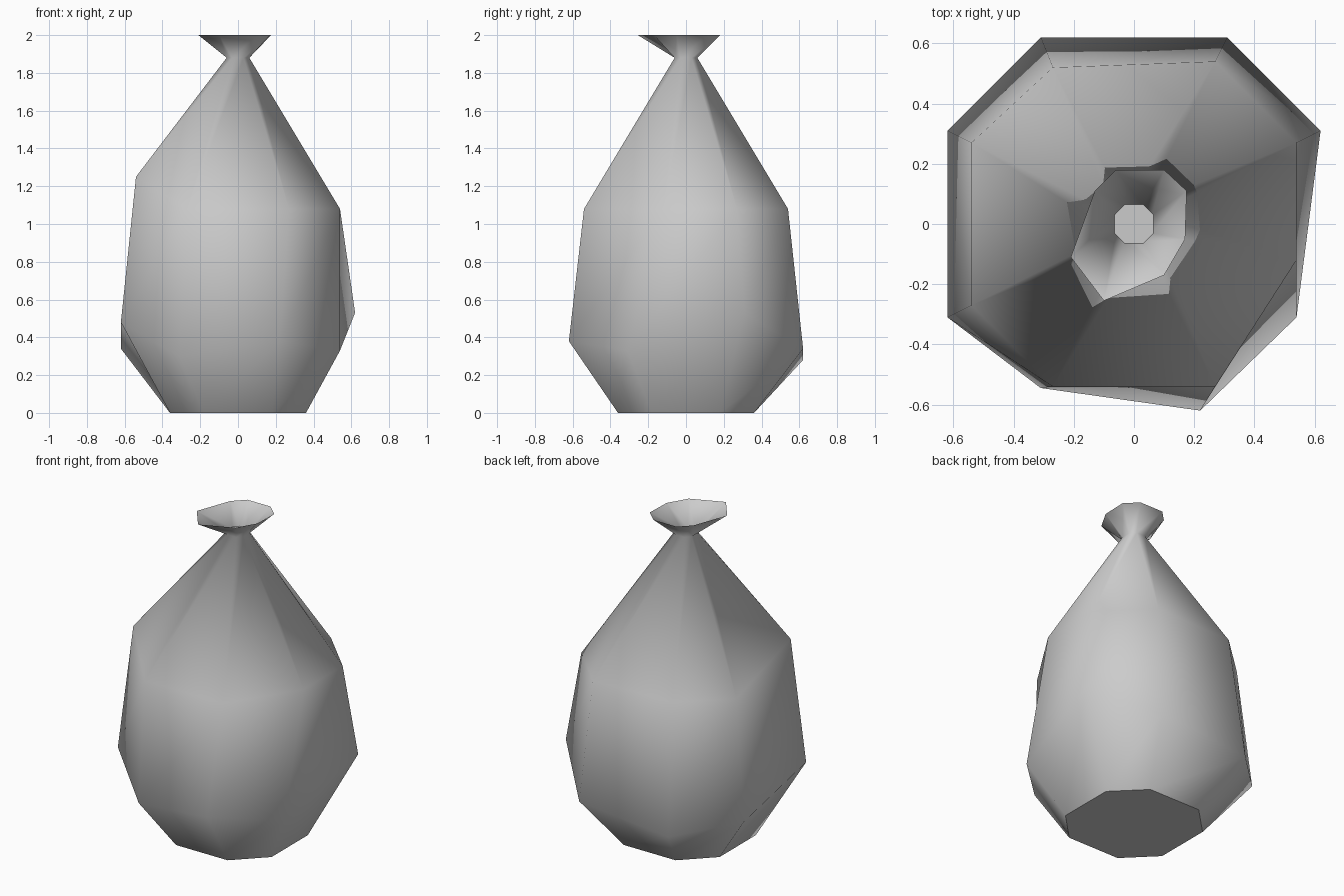
import bpy
import bmesh

cube = bpy.data.objects.get("Cube")
if cube:
    bpy.data.objects.remove(cube)

# One plain cloth colour
cloth = bpy.data.materials.new("grey_cloth")
cloth.use_nodes = True
grey = (0.6, 0.6, 0.6, 1)
cloth.diffuse_color = grey
cloth.node_tree.nodes["Principled BSDF"].inputs["Base Color"].default_value = grey

# Sign pattern of an octagon, counter-clockwise from the +x side
OCTAGON = [(2, 1), (1, 2), (-1, 2), (-2, 1), (-2, -1), (-1, -2), (1, -2), (2, -1)]


def ring(half_side, z, moved=None):
    """Octagon of points at height z, with some corners pushed elsewhere."""
    points = [(a * half_side, b * half_side, z) for a, b in OCTAGON]
    for i, p in (moved or {}).items():
        points[i] = p
    return points


def finish(bm, name):
    bmesh.ops.recalc_face_normals(bm, faces=bm.faces)
    mesh = bpy.data.meshes.new(name)
    bm.to_mesh(mesh)
    bm.free()
    mesh.materials.append(cloth)
    obj = bpy.data.objects.new(name, mesh)
    bpy.context.collection.objects.link(obj)
    return obj


# Cross-sections: base, sagging belly, shoulder, tied neck, ruffled mouth
base = ring(0.18, 0)
belly = ring(0.31, 0.34, {
    0: (0.62, 0.31, 0.53), 2: (-0.31, 0.62, 0.28), 4: (-0.62, -0.31, 0.48),
    5: (-0.31, -0.545, 0.3), 6: (0.22, -0.62, 0.38), 7: (0.54, -0.31, 0.33)})
shoulder = ring(0.27, 1.08, {
    2: (-0.27, 0.52, 1.08), 4: (-0.54, -0.27, 1.25), 7: (0.54, -0.12, 1.08)})
neck = ring(0.03, 1.88)
mouth = [(x, y, 2) for x, y in (
    (0.175, 0.11), (0.1, 0.18), (-0.06, 0.18), (-0.13, 0.11),
    (-0.21, -0.11), (-0.1, -0.255), (0.1, -0.17), (0.17, -0.05))]

# Sack body: skin the cross-sections, smooth sides and a flat base
bm = bmesh.new()
loops = [[bm.verts.new(p) for p in r] for r in (base, belly, shoulder, neck, mouth)]
for low, high in zip(loops, loops[1:]):
    for i in range(8):
        j = (i + 1) % 8
        bm.faces.new((low[i], low[j], high[j], high[i])).smooth = True
bottom = bm.faces.new(loops[0][::-1])
for edge in bottom.edges:
    edge.smooth = False
finish(bm, "sack_body")

# Gathered cloth closing the neck
bm = bmesh.new()
bm.faces.new([bm.verts.new(p) for p in ring(0.032, 1.885)])
finish(bm, "neck_closure")
